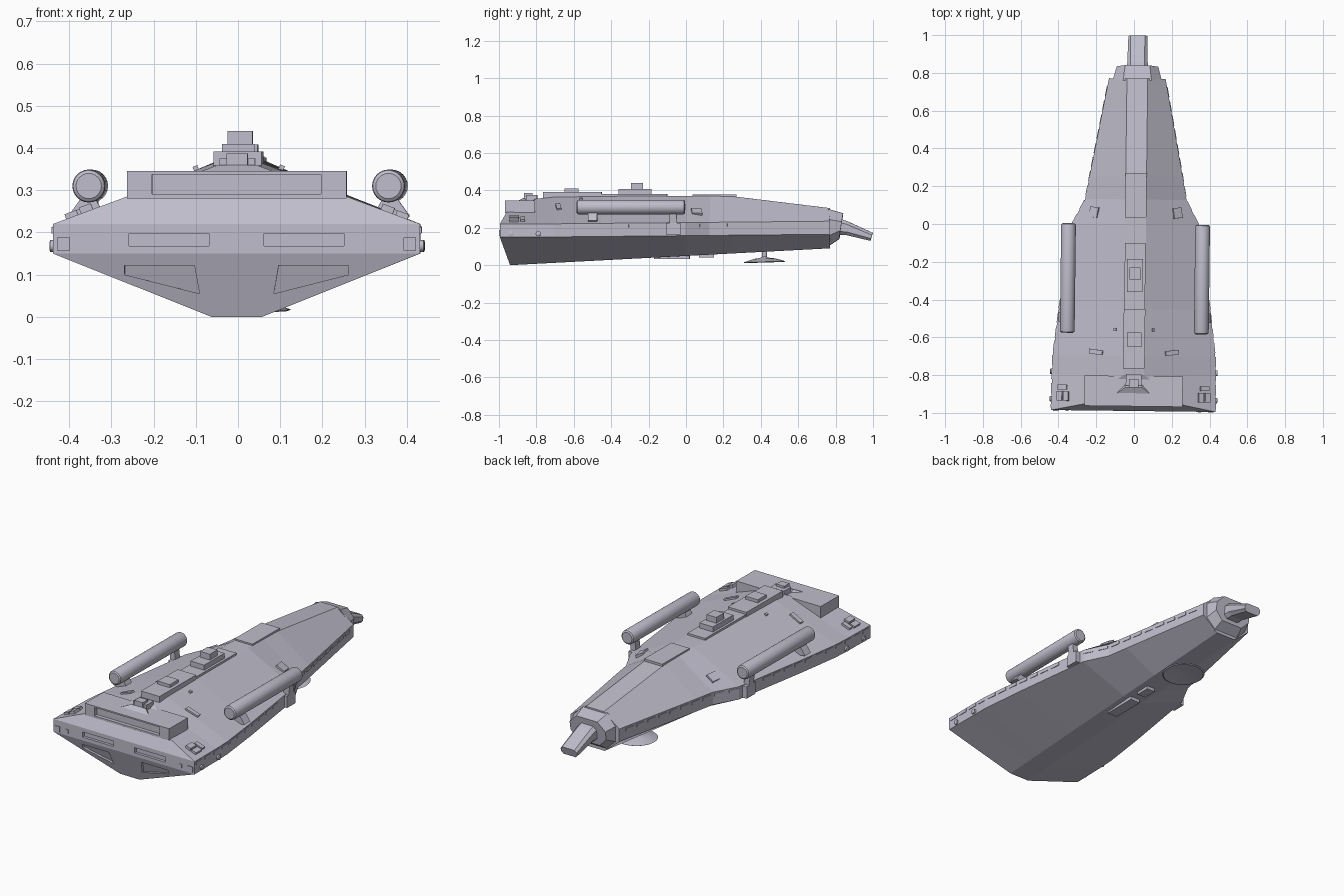
import bpy, bmesh, math
from mathutils import Matrix, Vector
from mathutils.bvhtree import BVHTree

if "Cube" in bpy.data.objects:
    bpy.data.objects.remove(bpy.data.objects["Cube"], do_unlink=True)

grey = bpy.data.materials.new("pale_grey_paint")
grey.use_nodes = True
COLOUR = (0.52, 0.51, 0.60, 1)
grey.diffuse_color = COLOUR
grey.node_tree.nodes["Principled BSDF"].inputs["Base Color"].default_value = COLOUR
parts = []


def finish(name, bm, smooth=False):
    bmesh.ops.recalc_face_normals(bm, faces=bm.faces)
    mesh = bpy.data.meshes.new(name)
    bm.to_mesh(mesh)
    bm.free()
    mesh.materials.append(grey)
    ob = bpy.data.objects.new(name, mesh)
    bpy.context.collection.objects.link(ob)
    parts.append(ob)
    if smooth:
        bpy.ops.object.select_all(action='DESELECT')
        ob.select_set(True)
        bpy.context.view_layer.objects.active = ob
        bpy.ops.object.shade_smooth_by_angle(angle=math.radians(35))
    return ob


def loft(name, rings, split_caps=False):
    bm = bmesh.new()
    vs = [[bm.verts.new(p) for p in r] for r in rings]
    n = len(vs[0])
    for a, b in zip(vs, vs[1:]):
        for i in range(n):
            j = (i + 1) % n
            bm.faces.new((a[i], a[j], b[j], b[i]))
    for r in (vs[0], vs[-1]):
        if split_caps:
            for i in range(n // 2 - 1):
                bm.faces.new((r[i], r[i + 1], r[n - 2 - i], r[n - 1 - i]))
        else:
            bm.faces.new(r)
    return finish(name, bm)


def box(name, x, y, z, matrix=None):
    bm = bmesh.new()
    bmesh.ops.create_cube(bm, size=1)
    lo, hi = Vector((x[0], y[0], z[0])), Vector((x[1], y[1], z[1]))
    fit = Matrix.Translation((lo + hi) / 2) @ Matrix.Diagonal((*(hi - lo), 1))
    bm.transform((matrix or Matrix()) @ fit)
    return finish(name, bm)


def lathe(name, profile, matrix, sides=24):
    # profile of (radius, height) pairs spun about local z
    bm = bmesh.new()
    rings = [[bm.verts.new((r * math.cos(math.tau * i / sides),
                            r * math.sin(math.tau * i / sides), h))
              for i in range(sides)] for r, h in profile]
    for a, b in zip(rings, rings[1:]):
        for i in range(sides):
            j = (i + 1) % sides
            bm.faces.new((a[i], a[j], b[j], b[i]))
    bm.faces.new(rings[0])
    bm.faces.new(rings[-1])
    bm.transform(matrix)
    return finish(name, bm, True)


def recess(target, outline, floor):
    # cut a prism into the front; floor(z) gives the depth of its back
    cutter = loft("recess_cutter", [[(x, -1.2, z) for x, z in outline],
                                    [(x, floor(z), z) for x, z in outline]])
    parts.remove(cutter)
    mod = target.modifiers.new("recess", 'BOOLEAN')
    mod.operation, mod.solver, mod.object = 'DIFFERENCE', 'EXACT', cutter
    bpy.ops.object.select_all(action='DESELECT')
    target.select_set(True)
    bpy.context.view_layer.objects.active = target
    bpy.ops.object.modifier_apply(modifier=mod.name)
    bpy.data.objects.remove(cutter, do_unlink=True)


# Main hull: (y, half width, roof height)
stations = [(-0.8, 0.433, 0.355), (-0.7, 0.43, 0.365), (-0.45, 0.4, 0.368),
            (0, 0.335, 0.37), (0.13, 0.268, 0.37), (0.25, 0.247, 0.368), (0.77, 0.15, 0.305)]


def half_ring(pts):
    return pts + [(-x, y, z) for x, y, z in reversed(pts)]


rings = [half_ring([(0.06, -0.94, 0), (0.435, -0.99, 0.15),
                    (0.435, -0.99, 0.22), (0.26, -0.955, 0.285)])]
for y, w, top in stations:
    rise = 0.015 * (y + 0.8) / 1.57
    rings.append(half_ring([(0.06, y, 0.0526 * (y + 0.94)), (w, y, 0.15 + rise),
                            (w, y, 0.22 + rise), (0.055, y, top)]))
hull = loft("hull", rings, True)
deck_bm = bmesh.new()
deck_bm.from_mesh(hull.data)
deck = BVHTree.FromBMesh(deck_bm)
deck_bm.free()

# Front bays cut into the bow
for s in (1, -1):
    recess(hull, [(s * 0.065, 0.168), (s * 0.255, 0.168), (s * 0.255, 0.197), (s * 0.065, 0.197)],
           lambda z: -0.975)
    recess(hull, [(s * 0.1, 0.122), (s * 0.265, 0.122), (s * 0.265, 0.1), (s * 0.088, 0.055)],
           lambda z: -0.976 + (0.15 - z) / 3)
bow_block = box("bow_block", (-0.26, 0.26), (-0.965, -0.805), (0.28, 0.345))
recess(bow_block, [(-0.2, 0.291), (0.2, 0.291), (0.2, 0.337), (-0.2, 0.337)], lambda z: -0.945)

# Stern collar and nozzle
def octagon(y, w, z0, z1, c, lean=0):
    pts = [(w - c, z0), (w, z0 + c), (w, z1 - c), (w - c, z1)]
    return half_ring([(x, y + lean * (z - z0), z) for x, z in pts])


loft("stern_collar", [octagon(0.76, 0.13, 0.1, 0.3, 0.055),
                      octagon(0.82, 0.11, 0.14, 0.277, 0.045, 0.15)])
loft("stern_nozzle", [octagon(0.8, 0.056, 0.16, 0.255, 0.02),
                      octagon(0.86, 0.054, 0.16, 0.236, 0.018),
                      octagon(0.986, 0.05, 0.13, 0.173, 0.012, 0.3)])

# Spine and bridge stack: half width, y range, z range
for name, w, y, z in [("spine_front", 0.057, (-0.765, -0.45), (0.33, 0.392)),
                      ("spine_rear", 0.055, (-0.45, -0.1), (0.34, 0.38)),
                      ("spine_hatch", 0.038, (-0.65, -0.575), (0.38, 0.409)),
                      ("bridge_base", 0.042, (-0.36, -0.185), (0.37, 0.408)),
                      ("bridge_tower", 0.03, (-0.295, -0.23), (0.4, 0.44)),
                      ("aft_deck_plate", 0.056, (0.035, 0.27), (0.35, 0.378)),
                      ("bow_hatch", 0.042, (-0.855, -0.795), (0.33, 0.375)),
                      ("bow_hatch_top", 0.025, (-0.865, -0.82), (0.34, 0.387)),
                      ("keel_plate_front", 0.03, (-0.17, 0.02), (0.032, 0.06)),
                      ("keel_plate_rear", 0.025, (0.07, 0.15), (0.04, 0.07))]:
    box(name, (-w, w), y, z)
loft("bow_wedge", [[(-0.09, -0.9, 0.343), (0.09, -0.9, 0.343), (0.09, -0.895, 0.343), (-0.09, -0.895, 0.343)],
                   [(-0.045, -0.865, 0.36), (0.045, -0.865, 0.36), (0.045, -0.85, 0.343), (-0.045, -0.85, 0.343)]])

# Belly dish
lathe("dish", [(0.02, 0.026), (0.105, 0.014), (0.112, 0.018), (0.06, 0.034), (0.02, 0.04), (0.014, 0.045)],
      Matrix.Translation((0, 0.42, 0)) @ Matrix.Rotation(0.03, 4, 'X'))
lathe("dish_stem", [(0.014, 0.035), (0.014, 0.085)], Matrix.Translation((0, 0.42, 0)), 12)


def edge_at(y):
    pts = [(-0.99, 0.435)] + [(a, b) for a, b, c in stations]
    for (y0, w0), (y1, w1) in zip(pts, pts[1:]):
        if y <= y1:
            return w0 + (w1 - w0) * (y - y0) / (y1 - y0), math.atan2(w0 - w1, y1 - y0)


def on_deck(name, x, y, sx, sy, thick, turn=0):
    hit, normal, _, _ = deck.ray_cast(Vector((x, y, 1)), Vector((0, 0, -1)))
    tilt = Vector((0, 0, 1)).rotation_difference(normal).to_matrix().to_4x4()
    m = Matrix.Translation(hit) @ tilt @ Matrix.Rotation(turn, 4, 'Z')
    box(name, (-sx / 2, sx / 2), (-sy / 2, sy / 2), (-0.01, thick), m)


for s, side in ((1, "left"), (-1, "right")):
    # Long side tubes and their mounts
    lathe(side + "_tube", [(0.03, 0), (0.037, 0.005), (0.039, 0.012), (0.039, 0.568), (0.037, 0.575), (0.03, 0.58)],
          Matrix.Translation((s * 0.355, 0, 0.31)) @ Matrix.Rotation(math.pi / 2, 4, 'X'))
    box(side + "_clamp", sorted((s * 0.305, s * 0.365)), (-0.1, -0.025), (0.16, 0.225))
    loft(side + "_front_strut", [[(s * x, y, z) for x, z in
         ((0.33, 0.2), (0.362, 0.2), (0.372, 0.285), (0.34, 0.285))] for y in (-0.085, -0.045)])
    loft(side + "_tube_fin", [[(s * x, y, z) for x, z in
         ((0.31, 0.225), (0.405, 0.238), (0.375, 0.28), (0.34, 0.28))] for y in (-0.52, -0.47)])
    # Window row along the flank
    for i in range(23):
        y = -0.95 + i * 0.075
        w, angle = edge_at(y)
        if -0.13 < y < 0.01:
            continue
        m = Matrix.Translation((s * w, y, 0.205 + 0.007 * (y + 1))) @ Matrix.Rotation(s * angle, 4, 'Z')
        box(side + "_window", (-0.003, 0.003), (-0.027, 0.027), (-0.008, 0.008), m)
    # Flank thrusters and bow fittings
    for y in (-0.93, -0.785):
        lathe(side + "_thruster", [(0.014, -0.01), (0.014, 0.008), (0.009, 0.01)],
              Matrix.Translation((s * 0.434, y, 0.168)) @ Matrix.Rotation(s * math.pi / 2, 4, 'Y'), 12)
    box(side + "_bow_lamp", sorted((s * 0.395, s * 0.425)), (-0.994, -0.98), (0.157, 0.188))
    box(side + "_bow_port", sorted((s * 0.342, s * 0.358)), (-0.993, -0.98), (0.164, 0.185))
    # Deck fittings
    on_deck(side + "_deck_box", s * 0.355, -0.915, 0.03, 0.05, 0.015)
    on_deck(side + "_deck_box_outer", s * 0.39, -0.915, 0.03, 0.05, 0.012)
    on_deck(side + "_deck_small_box", s * 0.375, -0.868, 0.05, 0.025, 0.012)
    on_deck(side + "_deck_hatch", s * 0.2, -0.68, 0.075, 0.025, 0.009, s * 0.12)
    on_deck(side + "_aft_vent", s * 0.22, 0.06, 0.05, 0.055, 0.008, s * 0.15)
    on_deck(side + "_deck_stud", s * 0.1, -0.56, 0.012, 0.016, 0.01)

# Slight yaw of the whole craft
pivot = Matrix.Translation((0, -0.7, 0))
yaw = pivot @ Matrix.Rotation(-0.012, 4, 'Z') @ pivot.inverted()
for ob in parts:
    ob.data.transform(yaw)
